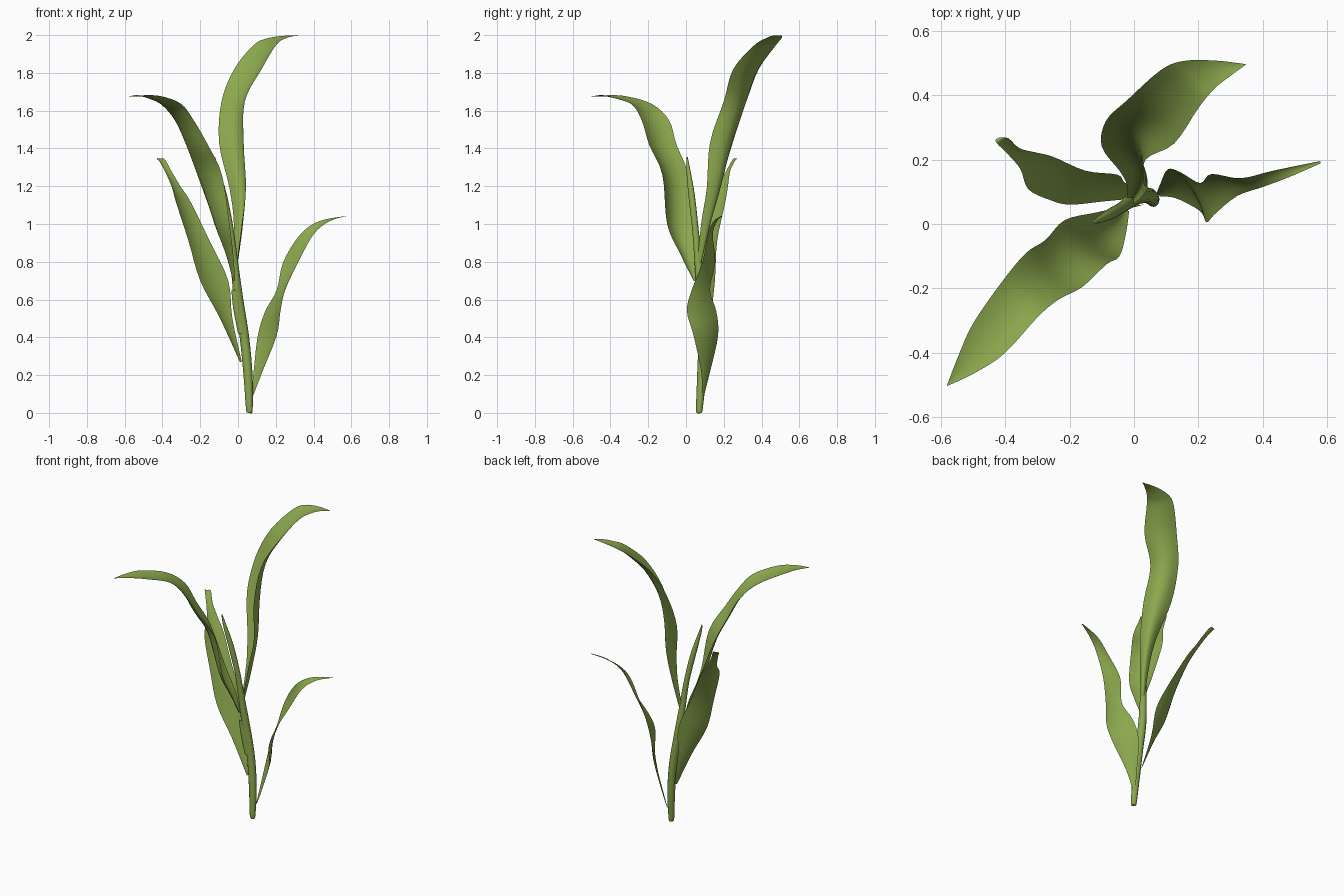
import bpy
import math
from mathutils import Vector

green = bpy.data.materials.new("leaf green")
green.diffuse_color = (0.26, 0.39, 0.075, 1)


def smooth_rows(rows, steps=4):
    """Catmull-Rom interpolation through rows of numbers."""
    out = []
    for i in range(len(rows) - 1):
        a, b = rows[max(i - 1, 0)], rows[i]
        c, d = rows[i + 1], rows[min(i + 2, len(rows) - 1)]
        for s in range(steps):
            t = s / steps
            out.append([0.5 * (2 * q + (r - p) * t + (2 * p - 5 * q + 4 * r - u) * t * t
                               + (3 * q - p - 3 * r + u) * t ** 3)
                        for p, q, r, u in zip(a, b, c, d)])
    out.append(list(rows[-1]))
    return out


def make(name, verts, faces):
    me = bpy.data.meshes.new(name)
    me.from_pydata(verts, [], faces)
    me.materials.append(green)
    me.shade_smooth()
    ob = bpy.data.objects.new(name, me)
    bpy.context.collection.objects.link(ob)
    return ob


def leaf(name, rows, cup_base, cup_tip, across=6):
    """Rows: left edge x, y, right edge x, y, shared height z."""
    rows = smooth_rows(rows)
    mids = [Vector(((r[0] + r[2]) / 2, (r[1] + r[3]) / 2, r[4])) for r in rows]
    verts, faces = [], []
    for i, r in enumerate(rows):
        left, right = Vector((r[0], r[1], r[4])), Vector((r[2], r[3], r[4]))
        along = mids[min(i + 1, len(mids) - 1)] - mids[max(i - 1, 0)]
        normal = (right - left).cross(along).normalized()
        if normal.z > 0:
            normal.negate()          # midrib sinks to the underside
        f = i / (len(rows) - 1)
        depth = (right - left).length * (cup_tip + (cup_base - cup_tip) * (1 - f) ** 2)
        for k in range(across + 1):
            t = k / across
            verts.append(left.lerp(right, t) + normal * depth * 4 * t * (1 - t))
    n = across + 1
    for i in range(len(rows) - 1):
        for k in range(across):
            a = i * n + k
            faces.append((a, a + 1, a + n + 1, a + n))
    return make(name, verts, faces)


def stalk(name, rows, sides=12):
    """Rows: x, y, z, radius."""
    rows = smooth_rows(rows)
    pts = [Vector(r[:3]) for r in rows]
    verts, faces = [], []
    for i, r in enumerate(rows):
        d = (pts[min(i + 1, len(pts) - 1)] - pts[max(i - 1, 0)]).normalized()
        u = Vector((0, 1, 0)).cross(d).normalized()
        v = d.cross(u)
        for k in range(sides):
            ang = math.tau * k / sides
            verts.append(pts[i] + r[3] * (u * math.cos(ang) + v * math.sin(ang)))
    for i in range(len(rows) - 1):
        for k in range(sides):
            a, b = i * sides + k, i * sides + (k + 1) % sides
            faces.append((a, b, b + sides, a + sides))
    faces.append(tuple(reversed(range(sides))))
    faces.append(tuple(range(len(verts) - sides, len(verts))))
    return make(name, verts, faces)


# main stem running up into the rolled young shoot
stalk("stem", [
    (0.06, 0.07, 0.0, 0.012), (0.06, 0.071, 0.025, 0.018), (0.053, 0.083, 0.2, 0.024),
    (0.034, 0.09, 0.4, 0.025), (0.003, 0.083, 0.6, 0.025), (-0.02, 0.065, 0.8, 0.02),
    (-0.04, 0.05, 0.97, 0.017), (-0.075, 0.03, 1.15, 0.017),
    (-0.11, 0.012, 1.29, 0.01), (-0.125, 0.006, 1.355, 0.003)])

# sheath lip on the stem
leaf("sheath", [
    (0.0, 0.07, 0.035, 0.062, 0.42), (-0.025, 0.064, 0.012, 0.056, 0.55),
    (-0.035, 0.058, -0.008, 0.052, 0.65)], 0.2, 0.2)

# tall rear leaf
leaf("rear_leaf", [
    (-0.025, 0.065, -0.01, 0.055, 0.75), (-0.022, 0.12, 0.02, 0.08, 1.0),
    (-0.045, 0.165, 0.042, 0.11, 1.19), (-0.1, 0.24, 0.03, 0.127, 1.43),
    (-0.087, 0.32, 0.036, 0.2, 1.65), (-0.02, 0.385, 0.125, 0.25, 1.82),
    (0.08, 0.475, 0.2, 0.36, 1.945), (0.15, 0.505, 0.25, 0.42, 1.982),
    (0.25, 0.507, 0.3, 0.46, 1.997), (0.345, 0.496, 0.347, 0.494, 1.998)], 0.7, 0.06)

# front left leaf
leaf("front_leaf", [
    (-0.025, 0.06, -0.015, 0.04, 0.7), (-0.055, 0.05, -0.025, -0.03, 0.84),
    (-0.12, 0.035, -0.045, -0.1, 1.0), (-0.215, 0.012, -0.085, -0.125, 1.26),
    (-0.275, -0.05, -0.16, -0.195, 1.42), (-0.335, -0.09, -0.235, -0.235, 1.55),
    (-0.41, -0.18, -0.3, -0.29, 1.635), (-0.5, -0.31, -0.4, -0.4, 1.675),
    (-0.545, -0.41, -0.49, -0.46, 1.682), (-0.58, -0.5, -0.578, -0.502, 1.673)], 0.3, 0.08)

# left leaf with blunt tip
leaf("left_leaf", [
    (0.01, 0.08, 0.02, 0.095, 0.27), (-0.095, 0.07, -0.03, 0.13, 0.5),
    (-0.2, 0.06, -0.052, 0.153, 0.7), (-0.262, 0.075, -0.15, 0.165, 0.91),
    (-0.328, 0.108, -0.25, 0.208, 1.115), (-0.352, 0.17, -0.305, 0.222, 1.2),
    (-0.39, 0.215, -0.355, 0.235, 1.285), (-0.425, 0.25, -0.39, 0.266, 1.345),
    (-0.43, 0.262, -0.42, 0.268, 1.342)], 0.1, 0.1)

# low right leaf
leaf("right_leaf", [
    (0.07, 0.095, 0.08, 0.085, 0.09), (0.083, 0.128, 0.13, 0.08, 0.22),
    (0.105, 0.17, 0.205, 0.04, 0.41), (0.145, 0.16, 0.225, 0.005, 0.54),
    (0.205, 0.127, 0.25, 0.03, 0.65), (0.24, 0.155, 0.32, 0.087, 0.8),
    (0.33, 0.142, 0.4, 0.115, 0.945), (0.43, 0.165, 0.485, 0.147, 1.015),
    (0.577, 0.195, 0.579, 0.188, 1.043)], 0.1, 0.08)
